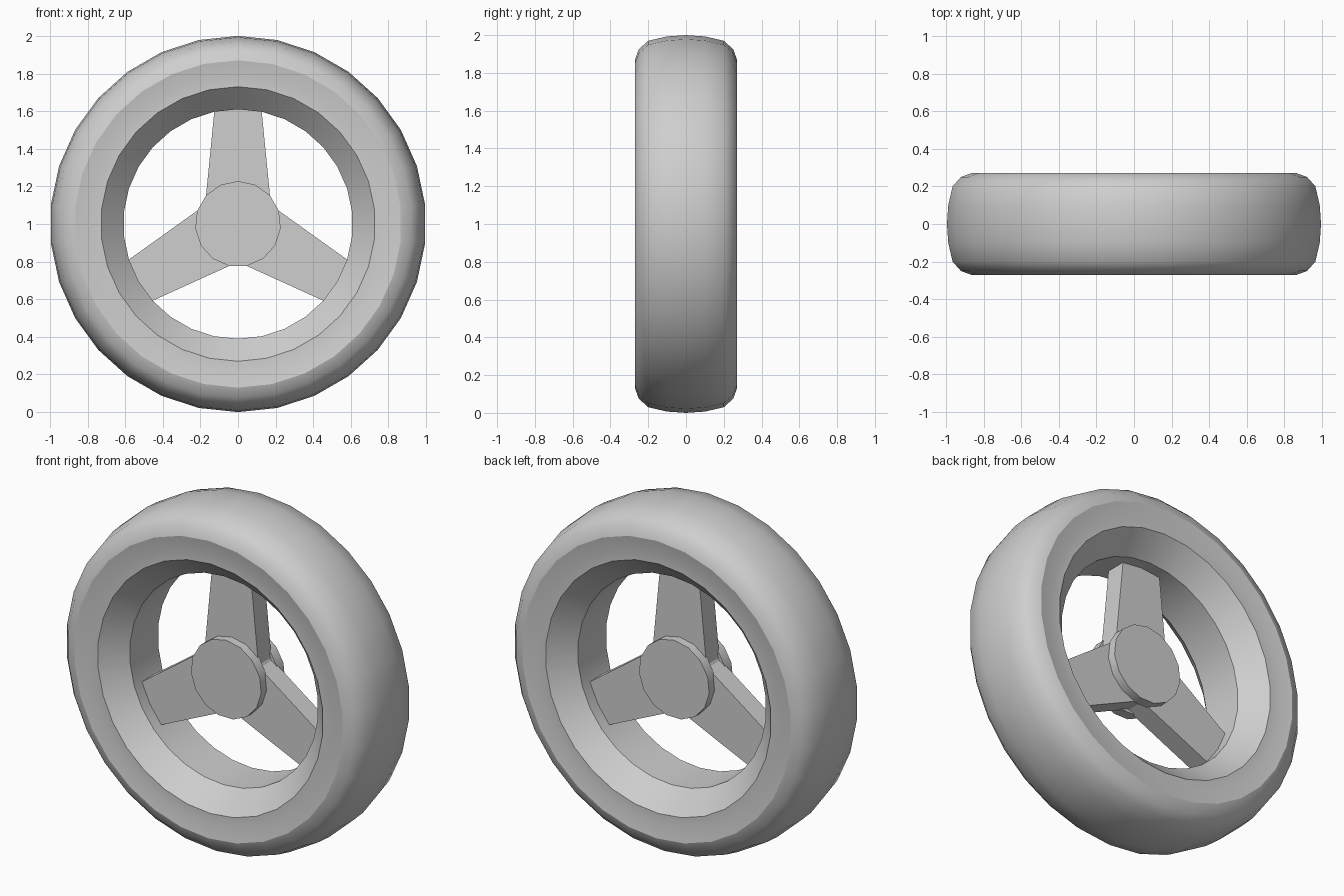
import bpy
import bmesh
from math import sin, cos, pi, radians
from mathutils import Matrix, Vector

cube = bpy.data.objects.get("Cube")
if cube:
    bpy.data.objects.remove(cube, do_unlink=True)

CENTRE = Vector((0, 0, 1))

grey = bpy.data.materials.new("plain_grey")
GREY = (0.62, 0.62, 0.62, 1)
grey.diffuse_color = GREY
grey.use_nodes = True
grey.node_tree.nodes["Principled BSDF"].inputs["Base Color"].default_value = GREY


def finish(name, bm, smooth):
    """Turn a bmesh into a named, shaded object at the wheel centre."""
    bmesh.ops.recalc_face_normals(bm, faces=bm.faces)
    mesh = bpy.data.meshes.new(name)
    bm.to_mesh(mesh)
    bm.free()
    mesh.materials.append(grey)
    obj = bpy.data.objects.new(name, mesh)
    obj.location = CENTRE
    bpy.context.collection.objects.link(obj)
    if smooth:
        bpy.ops.object.select_all(action='DESELECT')
        obj.select_set(True)
        bpy.context.view_layer.objects.active = obj
        bpy.ops.object.shade_smooth_by_angle(angle=radians(30))
    return obj


def lathe(name, profile, sides, closed):
    """Revolve (radius, y) points about the y axis; open profiles get end caps."""
    bm = bmesh.new()
    loops = []
    for r, y in profile:
        angles = [2 * pi * i / sides for i in range(sides)]
        loops.append([bm.verts.new((r * sin(a), y, r * cos(a))) for a in angles])
    pairs = list(zip(loops, loops[1:]))
    if closed:
        pairs.append((loops[-1], loops[0]))
    else:
        bm.faces.new(loops[0])
        bm.faces.new(loops[-1])
    for a, b in pairs:
        for i in range(sides):
            j = (i + 1) % sides
            bm.faces.new((a[i], a[j], b[j], b[i]))
    return finish(name, bm, True)


def mirrored(half):
    """Add the other side of a half profile, sharing any point at y = 0."""
    return half + [(r, -y) for r, y in reversed(half) if y]


# Tyre and rim: rounded tread, shallow dished sidewall, sloped inner wall
half_tyre = [(0.61, -0.13), (0.73, -0.255), (0.785, -0.255), (0.87, -0.27),
             (0.925, -0.25), (0.97, -0.2), (0.993, -0.1), (1.0, 0)]
lathe("tyre", mirrored(half_tyre), 30, True)

# Hub: a core between two slightly wider discs
half_hub = [(0.228, -0.11), (0.228, -0.05), (0.21, -0.05)]
lathe("hub", mirrored(half_hub), 15, False)

# Three tapered spokes running from the hub into the rim
spoke_outline = [(-0.175, 0.1), (0.175, 0.1), (0.123, 0.63), (-0.123, 0.63)]
for n in range(3):
    bm = bmesh.new()
    face = bm.faces.new([bm.verts.new((x, -0.06, z)) for x, z in spoke_outline])
    extruded = bmesh.ops.extrude_face_region(bm, geom=[face], use_keep_orig=True)
    moved = [g for g in extruded["geom"] if isinstance(g, bmesh.types.BMVert)]
    bmesh.ops.translate(bm, verts=moved, vec=(0, 0.12, 0))
    turn = Matrix.Rotation(n * 2 * pi / 3, 3, 'Y')
    bmesh.ops.rotate(bm, verts=bm.verts, cent=(0, 0, 0), matrix=turn)
    finish("spoke_%d" % (n + 1), bm, False)
